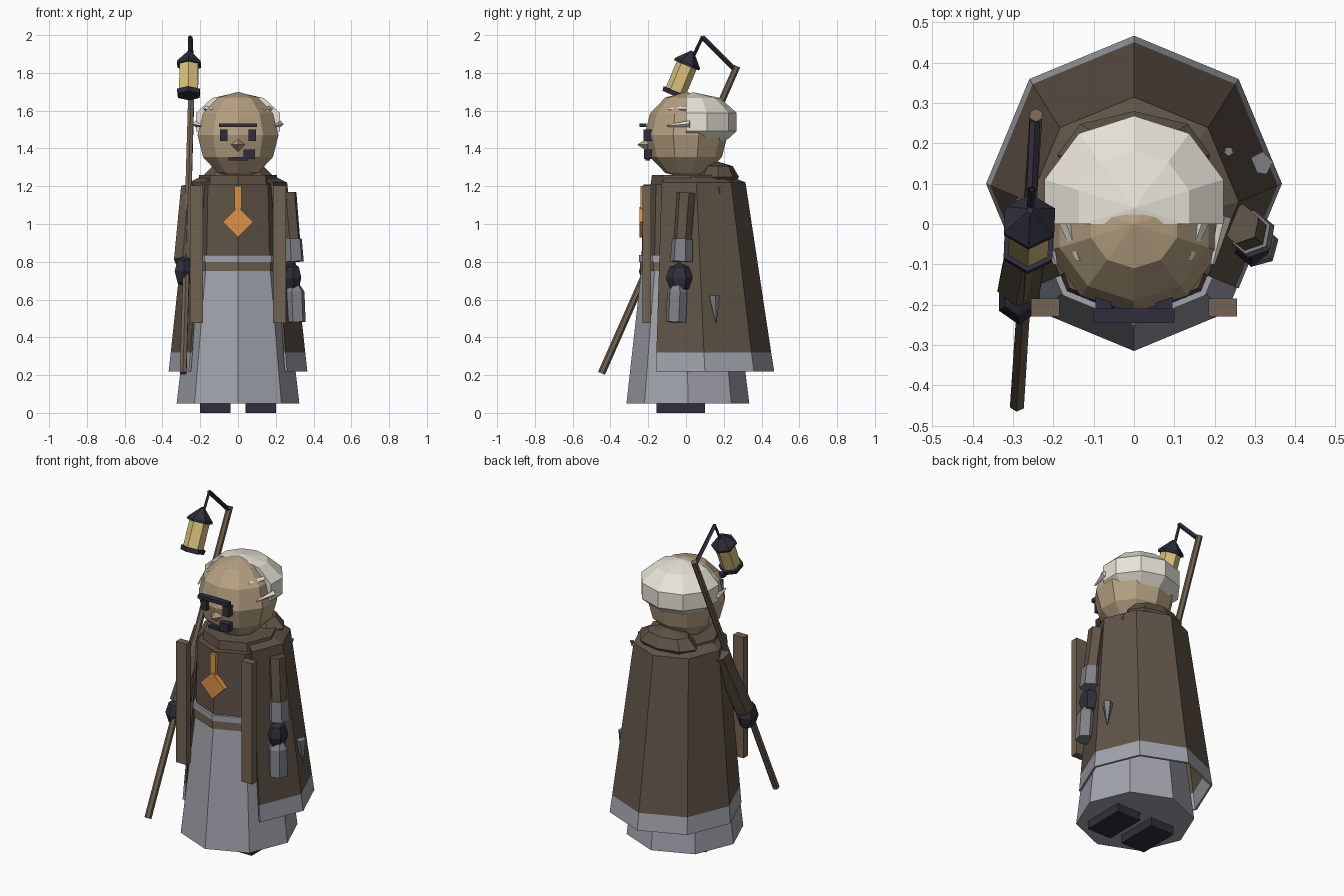
import bpy, bmesh
from math import sin, cos, pi
from mathutils import Vector, Matrix

if "Cube" in bpy.data.objects:
    bpy.data.objects.remove(bpy.data.objects["Cube"])


def mat(name, c):
    m = bpy.data.materials.new(name)
    m.diffuse_color = (*c, 1)
    m.use_nodes = True
    m.node_tree.nodes["Principled BSDF"].inputs["Base Color"].default_value = m.diffuse_color
    return m


BROWN = mat("brown", (0.115, 0.088, 0.062))
TAN = mat("wood", (0.17, 0.125, 0.085))
GREY = mat("grey", (0.36, 0.37, 0.42))
STEEL = mat("steel", (0.21, 0.22, 0.24))
DARK = mat("dark", (0.03, 0.027, 0.045))
SKIN = mat("skin", (0.46, 0.35, 0.22))
HAIR = mat("hair", (0.8, 0.77, 0.68))
ORANGE = mat("orange", (0.72, 0.29, 0.06))
GOLD = mat("gold", (0.7, 0.53, 0.2))


def finish(name, bm, m, M=None):
    if M:
        bmesh.ops.transform(bm, matrix=M, verts=bm.verts)
    bmesh.ops.remove_doubles(bm, verts=bm.verts, dist=0.0005)
    bmesh.ops.recalc_face_normals(bm, faces=bm.faces)
    me = bpy.data.meshes.new(name)
    bm.to_mesh(me)
    bm.free()
    me.materials.append(m)
    ob = bpy.data.objects.new(name, me)
    bpy.context.collection.objects.link(ob)
    return ob


def rings_mesh(rings, n, first=0, last=None):
    """Loft of (centre_y, z, radius) rings, first corner facing -y; part of a turn stays open."""
    bm = bmesh.new()
    closed = last is None
    idx = range(n) if closed else range(first, last + 1)
    loops = [[bm.verts.new((r * sin(2 * pi * i / n), cy - r * cos(2 * pi * i / n), z))
              for i in idx] for cy, z, r in rings]
    k = len(idx)
    for a, b in zip(loops, loops[1:]):
        for i in range(k if closed else k - 1):
            j = (i + 1) % k
            bm.faces.new((a[i], a[j], b[j], b[i]))
    if closed:
        bm.faces.new(loops[0])
        bm.faces.new(loops[-1])
    return bm


def lathe(name, rings, n, m, **kw):
    return finish(name, rings_mesh(rings, n, **kw), m)


def rod(name, p, q, prof, n, m):
    """Rings of (fraction along p-q, radius) lofted along a line."""
    p, q = Vector(p), Vector(q)
    d = q - p
    bm = rings_mesh([(0, t * d.length, r) for t, r in prof], n)
    return finish(name, bm, m, Matrix.Translation(p) @ d.to_track_quat('Z', 'Y').to_matrix().to_4x4())


def ball(name, c, s, n, k, m, cut=None):
    rings = [(0, -cos(pi * i / k), max(sin(pi * i / k), 0.0001)) for i in range(k + 1)]
    bm = rings_mesh(rings, n)
    bmesh.ops.transform(bm, matrix=Matrix.Translation(c) @ Matrix.Diagonal((*s, 1)), verts=bm.verts)
    if cut is not None:
        bmesh.ops.bisect_plane(bm, geom=bm.verts[:] + bm.edges[:] + bm.faces[:],
                               plane_co=(0, cut, 0), plane_no=(0, -1, 0), clear_outer=True)
        bmesh.ops.holes_fill(bm, edges=[e for e in bm.edges if e.is_boundary])
    return finish(name, bm, m)


def box(name, lo, hi, m, rot=0):
    bm = bmesh.new()
    bmesh.ops.create_cube(bm, size=1)
    lo, hi = Vector(lo), Vector(hi)
    return finish(name, bm, m, Matrix.Translation((lo + hi) / 2) @ Matrix.Rotation(rot, 4, 'Y')
                  @ Matrix.Diagonal((*(hi - lo), 1)))


# robe, belt bands and torso
lathe("robe", [(0.01, 0.05, 0.325), (0.005, 0.77, 0.24)], 8, GREY)
lathe("belt", [(0, 0.75, 0.244), (0, 0.80, 0.244)], 8, TAN)
lathe("sash", [(0, 0.80, 0.25), (0, 0.835, 0.25)], 8, GREY)
lathe("torso", [(0, 0.83, 0.235), (0, 1.21, 0.225)], 8, BROWN)

# open-fronted cloak with grey hem
lathe("cloak", [(0.095, 0.32, 0.356), (0.055, 1.22, 0.26), (0.04, 1.25, 0.2)], 8, BROWN, first=1, last=7)
lathe("cloak_hem", [(0.10, 0.22, 0.367), (0.095, 0.32, 0.356)], 8, GREY, first=1, last=7)
for o in ("cloak", "cloak_hem"):
    s = bpy.data.objects[o].modifiers.new("thickness", 'SOLIDIFY')
    s.thickness, s.offset = 0.012, -1
lathe("collar", [(0.025, 1.19, 0.215), (0.025, 1.26, 0.205)], 8, BROWN)
ball("hood", (0, 0.17, 1.25), (0.19, 0.11, 0.08), 8, 4, BROWN)

# head, hair cap and face
ball("head", (0, 0, 1.47), (0.225, 0.22, 0.23), 10, 6, SKIN)
ball("hair", (0, 0.04, 1.54), (0.245, 0.24, 0.157), 10, 5, HAIR, cut=0.0)
box("brow", (-0.1, -0.245, 1.513), (0.1, -0.21, 1.533), DARK)
box("mouth", (-0.05, -0.215, 1.335), (0.05, -0.19, 1.352), DARK)
box("mouth_patch", (0.03, -0.222, 1.345), (0.09, -0.18, 1.395), DARK)
rod("nose", (0, -0.2, 1.42), (0, -0.257, 1.42), [(0, 0.037), (1, 0.001)], 4, SKIN)

# mirrored pairs
for s, side in ((-1, "left"), (1, "right")):
    def span(a, b):
        return sorted((s * a, s * b))
    for name, a, b, y0, y1, z0, z1, m in (
            ("eye", 0.055, 0.095, -0.225, -0.18, 1.44, 1.5, DARK),
            ("scarf_end", 0.185, 0.255, -0.23, -0.185, 0.475, 1.205, TAN),
            ("foot", 0.04, 0.2, -0.155, 0.1, 0, 0.06, DARK)):
        x0, x1 = span(a, b)
        box(name + "_" + side, (x0, y0, z0), (x1, y1, z1), m)
    rod("temple_lock_" + side, (s * 0.175, 0.02, 1.61), (s * 0.135, -0.09, 1.605),
        [(0, 0.018), (1, 0.008)], 4, HAIR)
    rod("side_lock_" + side, (s * 0.225, 0.02, 1.53), (s * 0.195, -0.1, 1.52),
        [(0, 0.018), (1, 0.005)], 4, HAIR)

# pendant
box("pendant_strap", (-0.018, -0.242, 1.08), (0.018, -0.215, 1.2), ORANGE)
box("pendant", (-0.057, -0.246, 0.953), (0.057, -0.215, 1.067), ORANGE, rot=pi / 4)

# arm holding the staff
rod("staff_sleeve", (-0.25, 0.03, 1.19), (-0.283, -0.15, 0.8), [(0, 0.055), (1, 0.06)], 6, BROWN)
ball("staff_hand", (-0.285, -0.18, 0.75), (0.058, 0.07, 0.085), 6, 4, DARK)
rod("staff", (-0.29, -0.447, 0.21), (-0.243, 0.27, 1.835), [(0, 0.02), (1, 0.018)], 6, TAN)

# hanging lantern, tilted with the staff
rod("hook_arm", (-0.245, 0.262, 1.815), (-0.253, 0.085, 1.99), [(0, 0.013), (1, 0.013)], 4, DARK)
rod("hook_drop", (-0.253, 0.088, 1.992), (-0.258, 0.035, 1.88), [(0, 0.009), (1, 0.009)], 4, DARK)
A, B = (-0.262, -0.063, 1.68), (-0.258, 0.034, 1.915)
rod("lantern_base", A, B, [(0, 0.066), (0.1, 0.07)], 6, DARK)
rod("lantern_glass", A, B, [(0.1, 0.057), (0.7, 0.057)], 6, GOLD)
rod("lantern_roof", A, B, [(0.68, 0.072), (0.73, 0.072), (1, 0.008)], 6, DARK)

# lowered arm with cuff, hand and flask
rod("low_sleeve", (0.262, 0.0, 1.165), (0.285, -0.02, 0.9), [(0, 0.05), (1, 0.048)], 6, BROWN)
rod("cuff", (0.286, -0.02, 0.92), (0.292, -0.025, 0.8), [(0, 0.055), (1, 0.06)], 6, STEEL)
ball("low_hand", (0.292, -0.035, 0.715), (0.05, 0.072, 0.08), 6, 4, DARK)
rod("flask", (0.305, -0.053, 0.48), (0.297, -0.045, 0.68), [(0, 0.055), (0.8, 0.055), (1, 0.03)], 6, STEEL)

# cloak spikes
rod("cloak_spike", (0.315, 0.15, 0.62), (0.325, 0.16, 0.47), [(0, 0.03), (1, 0.001)], 5, STEEL)
rod("shoulder_stud", (0.235, 0.18, 1.195), (0.235, 0.18, 1.16), [(0, 0.012), (1, 0.001)], 5, STEEL)
